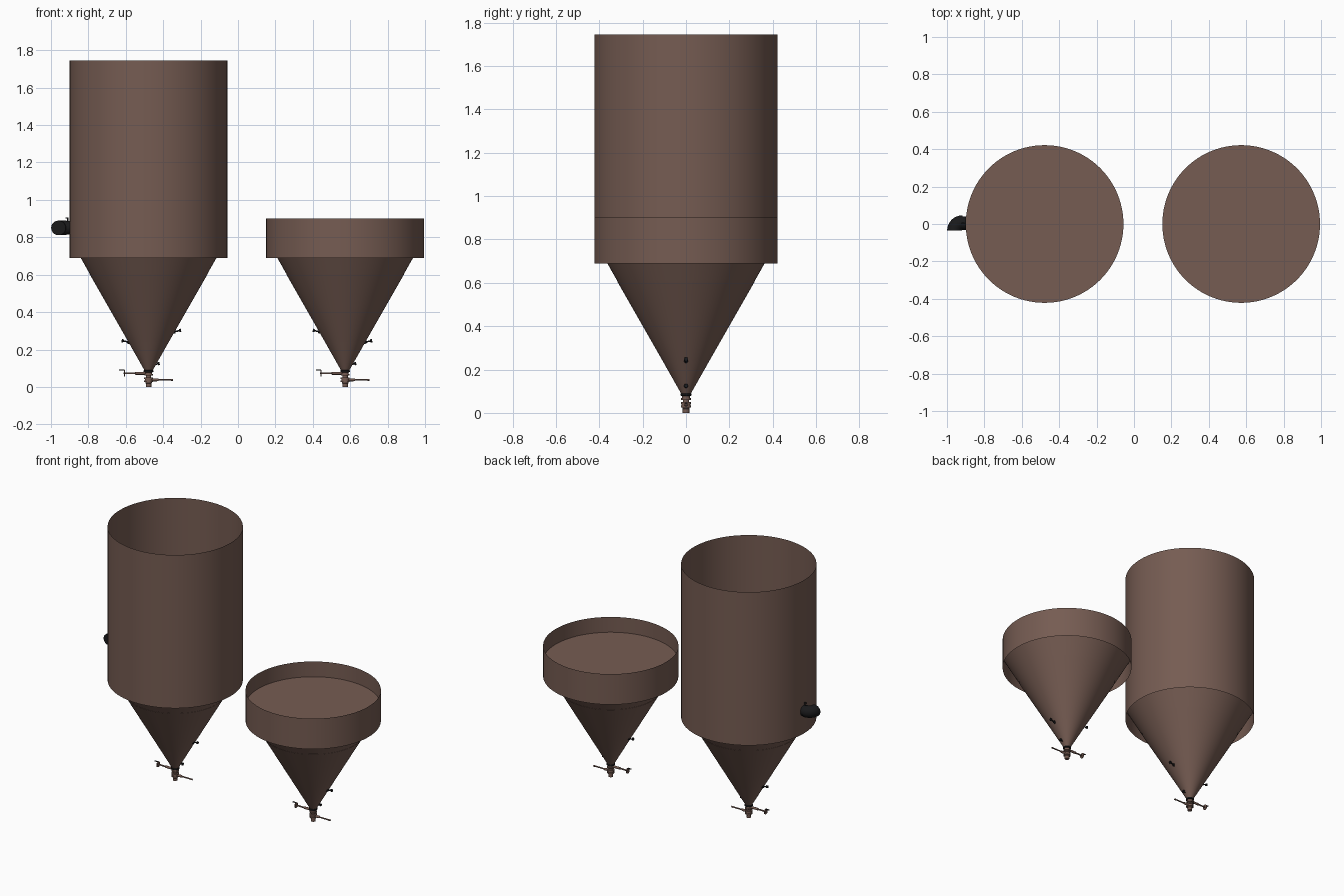
import bpy, bmesh, math
from mathutils import Vector

if "Cube" in bpy.data.objects:
    bpy.data.objects.remove(bpy.data.objects["Cube"])


def material(name, rgb):
    m = bpy.data.materials.new(name)
    m.diffuse_color = (*rgb, 1)
    m.use_nodes = True
    m.node_tree.nodes["Principled BSDF"].inputs["Base Color"].default_value = m.diffuse_color
    return m


STEEL = material("brown_steel", (0.18, 0.107, 0.085))
BLACK = material("black_rubber", (0.01, 0.01, 0.011))


def finish(name, bm, mat, closed=True):
    if closed:
        bmesh.ops.recalc_face_normals(bm, faces=bm.faces)
    me = bpy.data.meshes.new(name)
    bm.to_mesh(me)
    bm.free()
    ob = bpy.data.objects.new(name, me)
    bpy.context.collection.objects.link(ob)
    me.materials.append(mat)
    bpy.ops.object.select_all(action='DESELECT')
    ob.select_set(True)
    bpy.context.view_layer.objects.active = ob
    bpy.ops.object.shade_smooth_by_angle(angle=math.radians(30))
    return ob


def lathe(name, profile, origin, mat, axis=(0, 0, 1), n=24, caps=(True, True)):
    """Revolve (radius, distance) points around an axis through origin."""
    bm = bmesh.new()
    rot = Vector((0, 0, 1)).rotation_difference(Vector(axis))
    rings = []
    for r, t in profile:
        rings.append([bm.verts.new(Vector(origin) + rot @ Vector(
            (r * math.cos(2 * math.pi * i / n), r * math.sin(2 * math.pi * i / n), t)))
            for i in range(n)])
    for a, b in zip(rings, rings[1:]):
        for i in range(n):
            j = (i + 1) % n
            bm.faces.new((a[i], a[j], b[j], b[i]))
    if caps[0]:
        bm.faces.new(rings[0][::-1])
    if caps[1]:
        bm.faces.new(rings[-1])
    return finish(name, bm, mat, any(caps))


def box(name, center, size, mat):
    bm = bmesh.new()
    bmesh.ops.create_cube(bm, size=1)
    for v in bm.verts:
        v.co = Vector(center) + Vector([a * b for a, b in zip(v.co, size)])
    return finish(name, bm, mat)


def probe(name, x, z, side):
    # small black fitting with a flared head, leaning up and outward
    lathe(name, [(.009, -.012), (.009, .004), (.004, .006), (.004, .024),
                 (.009, .028), (.009, .036)],
          (x, 0, z), BLACK, (side, 0, .22), 16)


def tank(label, cx, top, side):
    # open shell with a skirt hanging below the cone joint
    lathe(label + "_shell", [(.422, .69), (.422, top)], (cx, 0, 0), STEEL,
          n=96, caps=(False, False))
    # cone, closed on top by the floor disc
    lathe(label + "_cone", [(.02, .085), (.363, .69), (.4215, .795)], (cx, 0, 0),
          STEEL, n=96)
    # lower cone jacket
    lathe(label + "_cone_jacket", [(.021, .088), (.3165, .605), (.313, .605)],
          (cx, 0, 0), STEEL, n=96, caps=(False, False))
    # outlet stack: pipe, flanges and valve body
    lathe(label + "_outlet", [(.015, 0), (.015, .018), (.017, .02), (.017, .026),
                              (.024, .026), (.024, .034), (.02, .034), (.02, .042),
                              (.024, .042), (.024, .05), (.014, .05), (.014, .06),
                              (.023, .06), (.023, .068), (.018, .068), (.018, .08),
                              (.018, .088)], (cx, 0, 0), STEEL, n=32)
    lathe(label + "_outlet_clamp", [(.02, .078), (.026, .08), (.026, .088), (.02, .091)],
          (cx, 0, 0), BLACK, n=32)
    # side sampling arm with end plate and hook
    lathe(label + "_side_arm", [(.008, 0), (.008, .06), (.005, .064), (.005, .125)],
          (cx - .01, 0, .073), STEEL, (-1, 0, 0), 16)
    lathe(label + "_arm_plate", [(.018, 0), (.018, .005)],
          (cx - .127, 0, .073), STEEL, (-1, 0, 0), 20)
    box(label + "_arm_hook", (cx - .143, 0, .09), (.028, .008, .004), BLACK)
    # valve lever
    lathe(label + "_lever", [(.008, 0), (.008, .045), (.0045, .055), (.0045, .118),
                             (.0055, .12), (.0055, .13)],
          (cx, 0, .038), STEEL, (1, 0, 0), 16)
    # probes on the cone
    probe(label + "_low_probe", cx + side * .109, .24, side)
    probe(label + "_high_probe", cx - side * .138, .295, -side)
    probe(label + "_neck_probe", cx + .024, .118, 1)


tank("tall_tank", -.478, 1.745, -1)
tank("short_tank", .573, .90, 1)

# black elbow on the tall tank, turning to the front
bm = bmesh.new()
C, R, r, n, steps = Vector((-.918, -.035, .85)), .042, .039, 24, 14
rings = []
for k in range(steps + 1):
    a = math.pi / 2 + math.pi / 2 * k / steps
    out = Vector((math.cos(a), math.sin(a), 0))
    rings.append([bm.verts.new(C + out * (R + r * math.cos(2 * math.pi * i / n))
                               + Vector((0, 0, r * math.sin(2 * math.pi * i / n))))
                  for i in range(n)])
for a, b in zip(rings, rings[1:]):
    for i in range(n):
        j = (i + 1) % n
        bm.faces.new((a[i], a[j], b[j], b[i]))
bm.faces.new(rings[0])
bm.faces.new(rings[-1])
finish("inlet_elbow", bm, BLACK)
lathe("inlet_flange", [(.036, 0), (.036, .02)], (-.919, .005, .85), BLACK, (1, 0, 0))
lathe("flange_bolt", [(.003, 0), (.003, .02)], (-.91, .005, .884), BLACK, n=12)
box("flange_wing", (-.914, .005, .904), (.018, .008, .005), BLACK)
